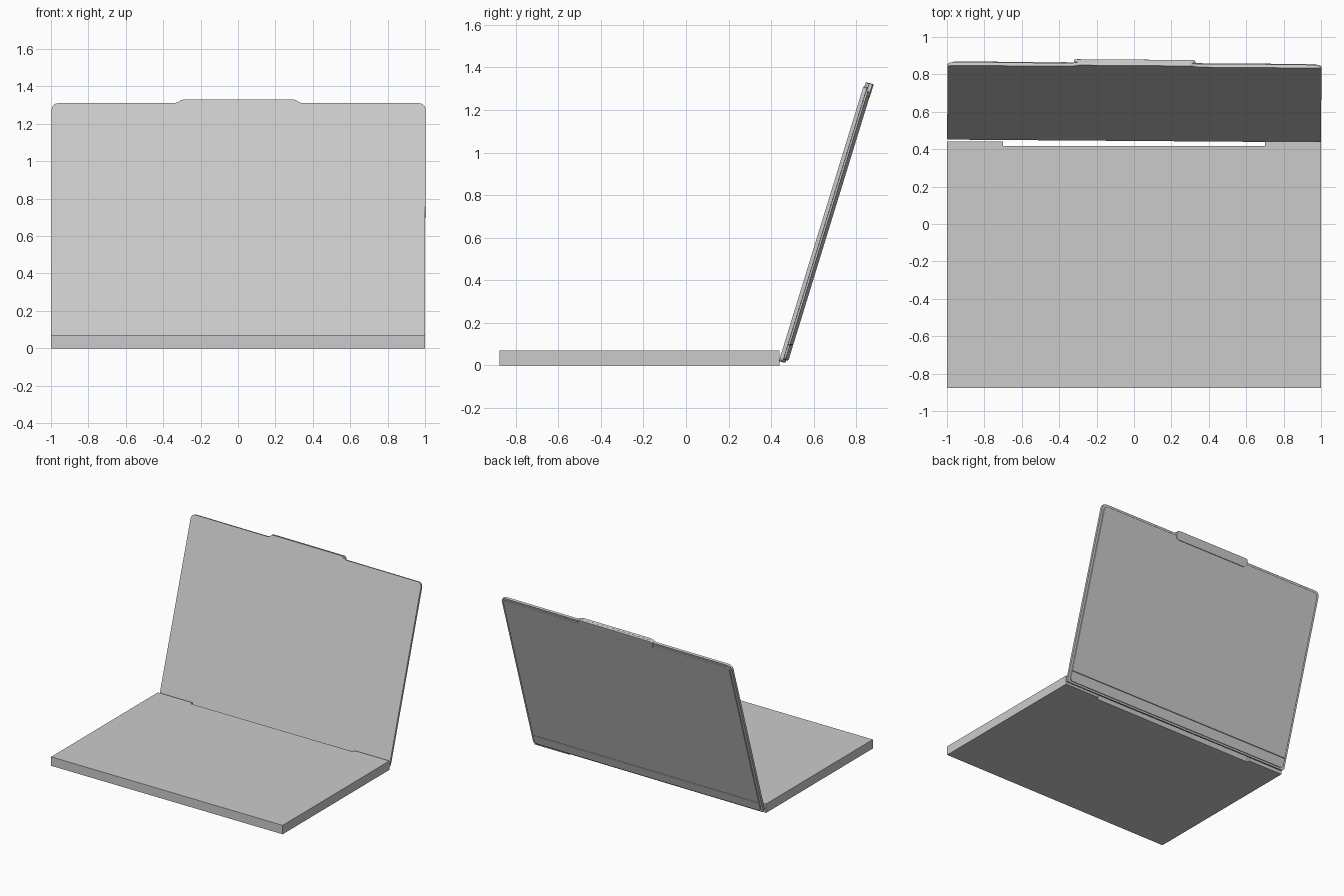
import bpy, bmesh, math
from mathutils import Matrix

if "Cube" in bpy.data.objects:
    bpy.data.objects.remove(bpy.data.objects["Cube"])

grey = bpy.data.materials.new("light grey")
grey.diffuse_color = (0.6, 0.6, 0.6, 1)
grey.use_nodes = True
grey.node_tree.nodes["Principled BSDF"].inputs["Base Color"].default_value = grey.diffuse_color

LID = (Matrix.Translation((0, 0.444, 0.02)) @ Matrix.Rotation(math.radians(-0.42), 4, 'Z')
       @ Matrix.Rotation(math.radians(-17.1), 4, 'X'))
FLAT = Matrix.Identity(4)


def prism(name, outline, axis, lo, hi, matrix=FLAT, bevel=0):
    """Extrude a 2D outline along y or z between lo and hi."""
    bm = bmesh.new()
    at = (lambda p, d: (p[0], d, p[1])) if axis == 'Y' else (lambda p, d: (p[0], p[1], d))
    a = [bm.verts.new(at(p, lo)) for p in outline]
    b = [bm.verts.new(at(p, hi)) for p in outline]
    bm.faces.new(a)
    bm.faces.new(b[::-1])
    for i in range(len(a)):
        j = (i + 1) % len(a)
        bm.faces.new((a[i], b[i], b[j], a[j]))
    bmesh.ops.recalc_face_normals(bm, faces=bm.faces)
    mesh = bpy.data.meshes.new(name)
    bm.to_mesh(mesh)
    bm.free()
    mesh.materials.append(grey)
    ob = bpy.data.objects.new(name, mesh)
    bpy.context.collection.objects.link(ob)
    ob.matrix_world = matrix
    if bevel:
        mod = ob.modifiers.new("soft_edge", 'BEVEL')
        mod.width, mod.segments = bevel, 2
    return ob


def rounded(x, z0, z1, r0, r1, top=()):
    """Rounded rectangle, with bottom and top radii and extra points on the top edge."""
    pts = []
    for cx, cz, r, start in ((-x + r0, z0 + r0, r0, 180), (x - r0, z0 + r0, r0, 270),
                             (x - r1, z1 - r1, r1, 0), (-x + r1, z1 - r1, r1, 90)):
        if start == 90:
            pts += top
        for k in range(7):
            t = math.radians(start + 15 * k)
            pts.append((cx + r * math.cos(t), cz + r * math.sin(t)))
    return pts


# Base slab with the hinge notch in its back edge
prism("base", [(-1, -0.877), (1, -0.877), (1, 0.44), (0.7, 0.44), (0.7, 0.418),
               (-0.7, 0.418), (-0.7, 0.44), (-1, 0.44)], 'Z', 0, 0.07)

# Screen slab with a raised lip in the middle of its top edge
H = 1.35
lip = [(0.34, H), (0.325, H + 0.006), (0.305, H + 0.018), (0.29, H + 0.021)]
lip += [(-x, z) for x, z in reversed(lip)]
prism("screen", rounded(0.9995, 0, H, 0.02, 0.035, lip), 'Y', 0, 0.018, LID)

# Back cover, inset from the screen edge, and the strip below it
prism("back_cover", rounded(0.982, 0.088, H - 0.016, 0.003, 0.03), 'Y', 0.018, 0.028, LID, 0.003)
prism("lower_back_strip", rounded(0.982, 0.012, 0.086, 0.025, 0.003), 'Y', 0.018, 0.028, LID, 0.003)

# Lip housing on the back of the lid
prism("lip_housing", rounded(0.325, H - 0.045, H + 0.021, 0.028, 0.02), 'Y', 0.017, 0.034, LID, 0.003)
